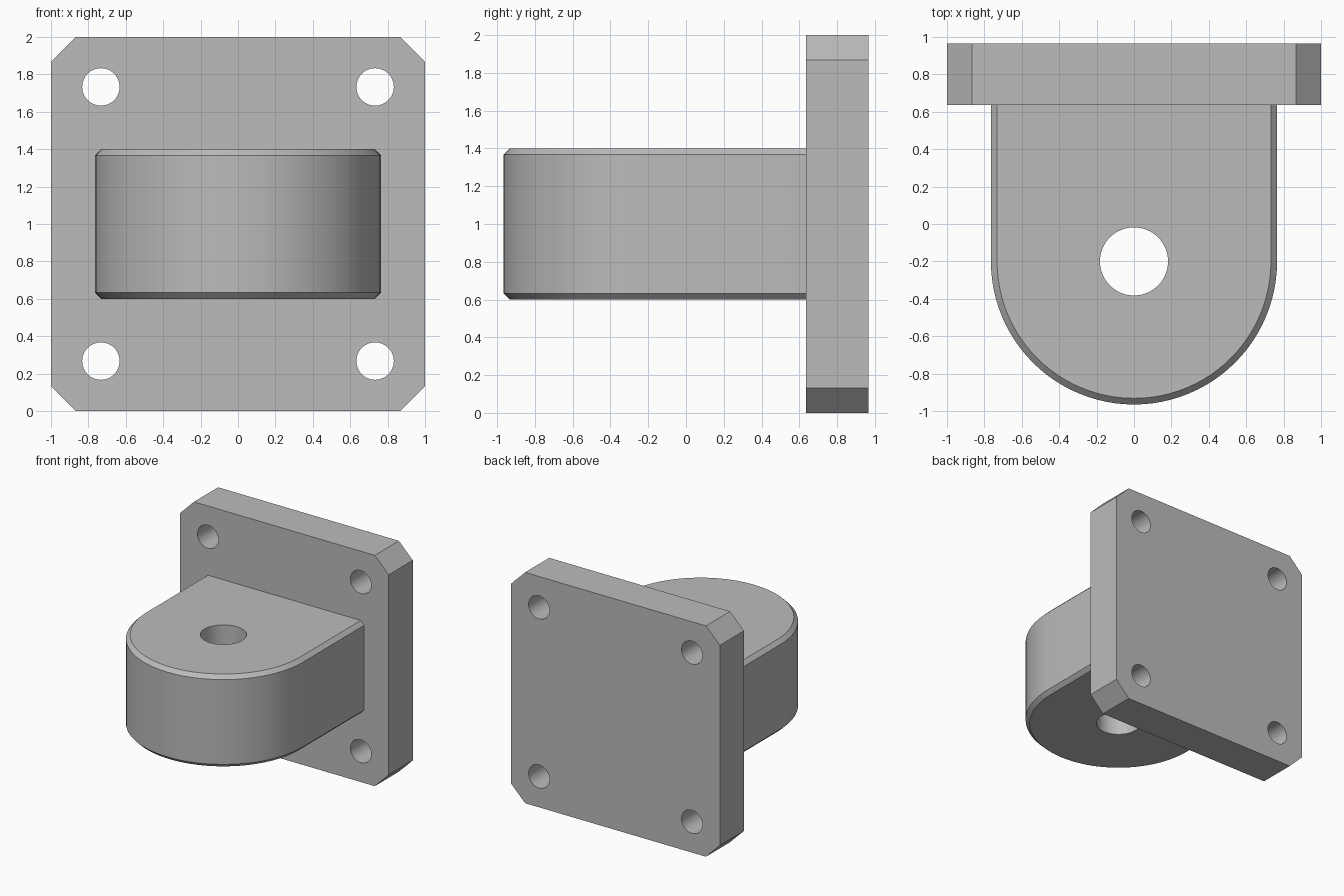
import bpy, bmesh
from math import sin, cos, pi, radians

cube = bpy.data.objects.get("Cube")
if cube:
    bpy.data.objects.remove(cube, do_unlink=True)

grey = bpy.data.materials.new("plain_grey")
grey.use_nodes = True
colour = (0.5, 0.5, 0.5, 1)
grey.diffuse_color = colour
grey.node_tree.nodes["Principled BSDF"].inputs["Base Color"].default_value = colour


def loft(name, rings):
    """Closed solid through a stack of matching point rings."""
    bm = bmesh.new()
    loops = [[bm.verts.new(p) for p in ring] for ring in rings]
    bm.faces.new(loops[0])
    bm.faces.new(loops[-1])
    for low, high in zip(loops, loops[1:]):
        for i in range(len(low)):
            j = (i + 1) % len(low)
            bm.faces.new((low[i], low[j], high[j], high[i]))
    bmesh.ops.recalc_face_normals(bm, faces=bm.faces)
    mesh = bpy.data.meshes.new(name)
    bm.to_mesh(mesh)
    bm.free()
    mesh.materials.append(grey)
    obj = bpy.data.objects.new(name, mesh)
    bpy.context.collection.objects.link(obj)
    return obj


def circle(radius, sides=64):
    return [(radius * cos(2 * pi * i / sides), radius * sin(2 * pi * i / sides))
            for i in range(sides)]


def combine(target, other, operation):
    """Apply a boolean and remove the helper solid."""
    other.hide_render = True
    mod = target.modifiers.new("boolean", "BOOLEAN")
    mod.object, mod.operation, mod.solver = other, operation, "EXACT"
    bpy.context.view_layer.objects.active = target
    bpy.ops.object.modifier_apply(modifier=mod.name)
    bpy.data.objects.remove(other, do_unlink=True)


# Mounting plate with cut corners
front, back, cut = 0.635, 0.965, 0.133
corner = 1 - cut
outline = [(corner, -1), (1, -corner), (1, corner), (corner, 1),
           (-corner, 1), (-1, corner), (-1, -corner), (-corner, -1)]
bracket = loft("bracket", [[(x, y, z + 1) for x, z in outline] for y in (front, back)])

# Round-ended lug with chamfered top and bottom rims
centre_y, radius, chamfer, sides = -0.2, 0.765, 0.033, 48


def lug_ring(z, inset):
    r = radius - inset
    arc = [(r * cos(pi + pi * i / sides), centre_y + r * sin(pi + pi * i / sides), z)
           for i in range(sides + 1)]
    return arc + [(r, 0.8, z), (-r, 0.8, z)]


low, high = 0.6, 1.4
lug = loft("lug", [lug_ring(low, chamfer), lug_ring(low + chamfer, 0),
                   lug_ring(high - chamfer, 0), lug_ring(high, chamfer)])
combine(bracket, lug, "UNION")

# Vertical pin hole through the lug
pin = loft("pin_cutter", [[(x, y + centre_y, z) for x, y in circle(0.182)] for z in (0.4, 1.6)])
combine(bracket, pin, "DIFFERENCE")

# Four bolt holes through the plate
for sx in (-1, 1):
    for sz in (-1, 1):
        bolt = loft("bolt_cutter", [[(x + sx * 0.733, y, z + 1 + sz * 0.733)
                                     for x, z in circle(0.1, 48)] for y in (0.5, 1.1)])
        combine(bracket, bolt, "DIFFERENCE")

# Smooth the curved walls and keep the edges crisp
bpy.ops.object.select_all(action="DESELECT")
bracket.select_set(True)
bpy.context.view_layer.objects.active = bracket
bpy.ops.object.shade_smooth_by_angle(angle=radians(25))
